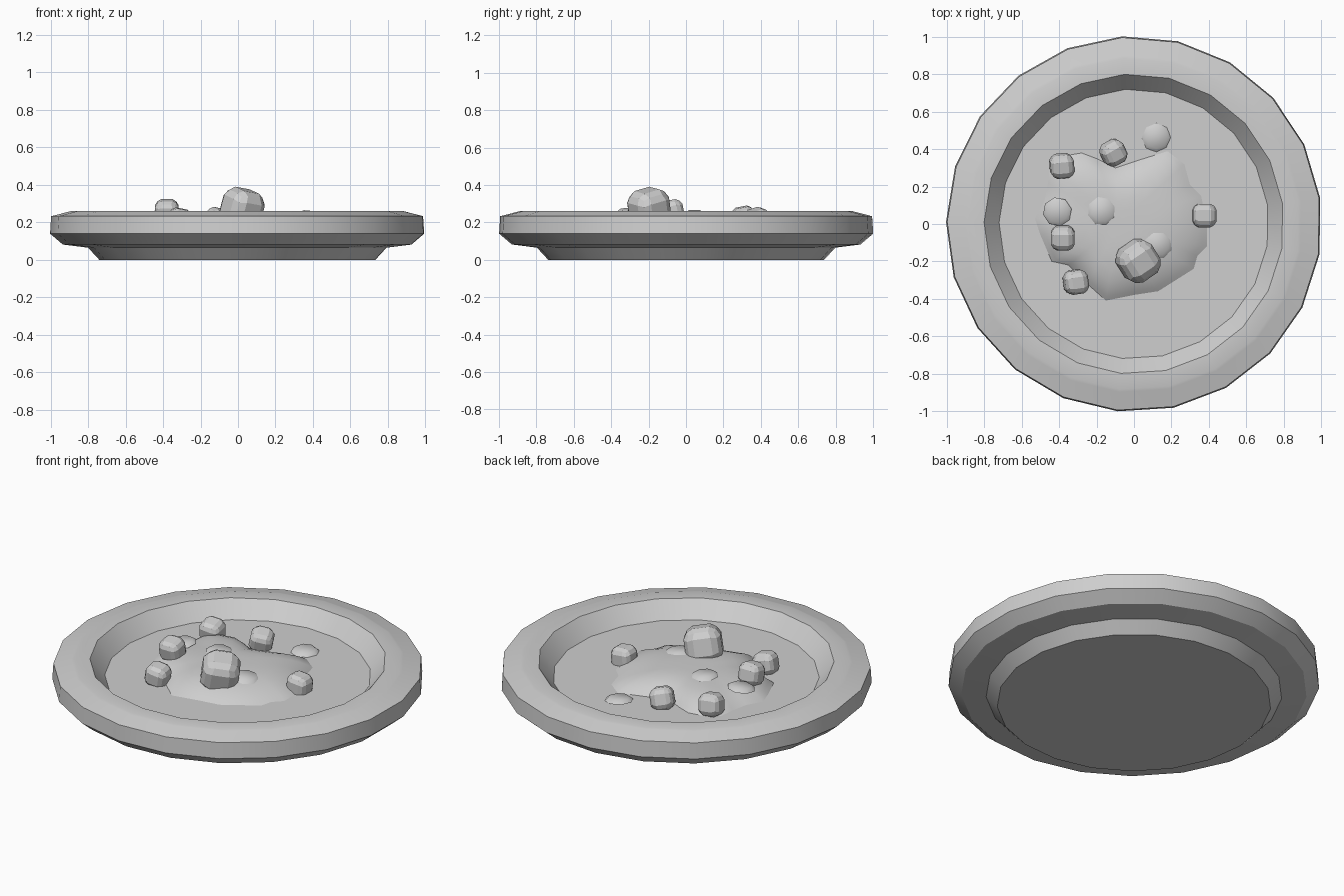
import bpy, bmesh, math
from mathutils import Vector, Matrix, Euler

cube = bpy.data.objects.get("Cube")
if cube:
    bpy.data.objects.remove(cube, do_unlink=True)

grey = bpy.data.materials.new("plain grey")
grey.use_nodes = True
grey.diffuse_color = (0.62, 0.62, 0.62, 1)
grey.node_tree.nodes["Principled BSDF"].inputs["Base Color"].default_value = grey.diffuse_color

FLOOR = 0.168


def finish(bm, name, smooth_angle=None):
    """Turn a bmesh into a named object with the shared material."""
    bmesh.ops.recalc_face_normals(bm, faces=bm.faces)
    mesh = bpy.data.meshes.new(name)
    bm.to_mesh(mesh)
    bm.free()
    mesh.materials.append(grey)
    obj = bpy.data.objects.new(name, mesh)
    bpy.context.collection.objects.link(obj)
    if smooth_angle:
        bpy.ops.object.select_all(action="DESELECT")
        obj.select_set(True)
        bpy.context.view_layer.objects.active = obj
        bpy.ops.object.shade_smooth_by_angle(angle=math.radians(smooth_angle))


def bridge(bm, rings):
    """Join consecutive vertex rings with quads."""
    for low, high in zip(rings, rings[1:]):
        n = len(low)
        for i in range(n):
            j = (i + 1) % n
            bm.faces.new((low[i], low[j], high[j], high[i]))


# Plate: lathed profile from the foot, round the rim, to the floor
def make_plate():
    profile = [(0.74, 0), (0.8, 0.065), (0.935, 0.082), (1.003, 0.14),
               (0.997, 0.233), (0.9, 0.258), (0.885, 0.262), (0.8, 0.262),
               (0.72, FLOOR)]
    sides = 21
    bm = bmesh.new()
    rings = []
    for radius, z in profile:
        angles = [math.radians(93.6) + math.tau * i / sides for i in range(sides)]
        rings.append([bm.verts.new((radius * math.cos(a), radius * math.sin(a), z))
                      for a in angles])
    bridge(bm, rings)
    bm.faces.new(rings[0])
    bm.faces.new(rings[-1])
    finish(bm, "plate", 30)


# Sauce: irregular outline raised into a soft mound
def make_sauce():
    outline = [(-.45, .31), (-.4, .36), (-.28, .38), (-.2, .35), (-.1, .3), (.02, .34),
               (.18, .39), (.27, .32), (.3, .21), (.36, .15), (.39, 0), (.39, -.12),
               (.34, -.17), (.32, -.24), (.13, -.36), (0, -.38), (-.15, -.41),
               (-.25, -.32), (-.35, -.22), (-.44, -.2), (-.5, -.06), (-.53, .03),
               (-.48, .12), (-.46, .22)]
    middle = Vector((-0.08, 0.0))
    bm = bmesh.new()
    rings = []

    def point(p, t):
        xy = middle.lerp(Vector(p), t)
        lump = 1 + 0.12 * math.sin(9 * xy.x + 1) * math.cos(8 * xy.y) * t
        height = 0.078 * (1 - t ** 4) * lump
        return bm.verts.new((xy.x, xy.y, FLOOR - 0.001 + height))

    for t in (1, 0.94, 0.86, 0.75, 0.6, 0.4, 0.2):
        rings.append([point(p, t) for p in outline])
    bridge(bm, rings)
    top = point(middle, 0)
    last = rings[-1]
    for i, v in enumerate(last):
        bm.faces.new((v, last[(i + 1) % len(last)], top))
    finish(bm, "sauce", 60)


# Round pieces: chunky faceted balls made from a subdivided cube
def make_ball(name, centre, radius, turn):
    bm = bmesh.new()
    bmesh.ops.create_cube(bm, size=2)
    bmesh.ops.subdivide_edges(bm, edges=bm.edges[:], cuts=2, use_grid_fill=True)
    for v in bm.verts:
        # widen the middle face of each side before rounding
        wide = Vector([c if abs(c) > 0.9 else math.copysign(0.48, c) for c in v.co])
        v.co = wide.normalized() * radius
    matrix = Matrix.Translation(centre) @ Euler(turn).to_matrix().to_4x4()
    bmesh.ops.transform(bm, matrix=matrix, verts=bm.verts)
    finish(bm, name)


# Slices: thin eight-sided discs with a softened rim
def make_slice(name, centre, tilt):
    bm = bmesh.new()
    bmesh.ops.create_cone(bm, cap_ends=True, segments=8, radius1=0.078,
                          radius2=0.058, depth=0.016)
    matrix = Matrix.Translation(centre) @ Euler(tilt).to_matrix().to_4x4()
    bmesh.ops.transform(bm, matrix=matrix, verts=bm.verts)
    finish(bm, name, 50)


make_plate()
make_sauce()

make_ball("large_ball", (0.022, -0.197, 0.275), 0.122, (0.25, 0.15, 0.6))
small_balls = [((-.385, .31, .22), (.2, .1, .1)), ((-.11, .38, .21), (.3, .2, .5)),
               ((.375, .045, .2), (0, .1, 0)), ((-.38, -.075, .257), (.2, 0, 0)),
               ((-.31, -.31, .21), (.1, .2, .15))]
for i, (centre, turn) in enumerate(small_balls):
    make_ball(f"small_ball_{i + 1}", centre, 0.076, turn)

slices = [((.12, .46, .178), (.05, .05, 0)), ((-.17, .07, .25), (0, .05, .3)),
          ((-.41, .065, .24), (.05, -.1, .2)), ((.13, -.11, .243), (.05, .1, .4))]
for i, (centre, tilt) in enumerate(slices):
    make_slice(f"slice_{i + 1}", centre, tilt)
